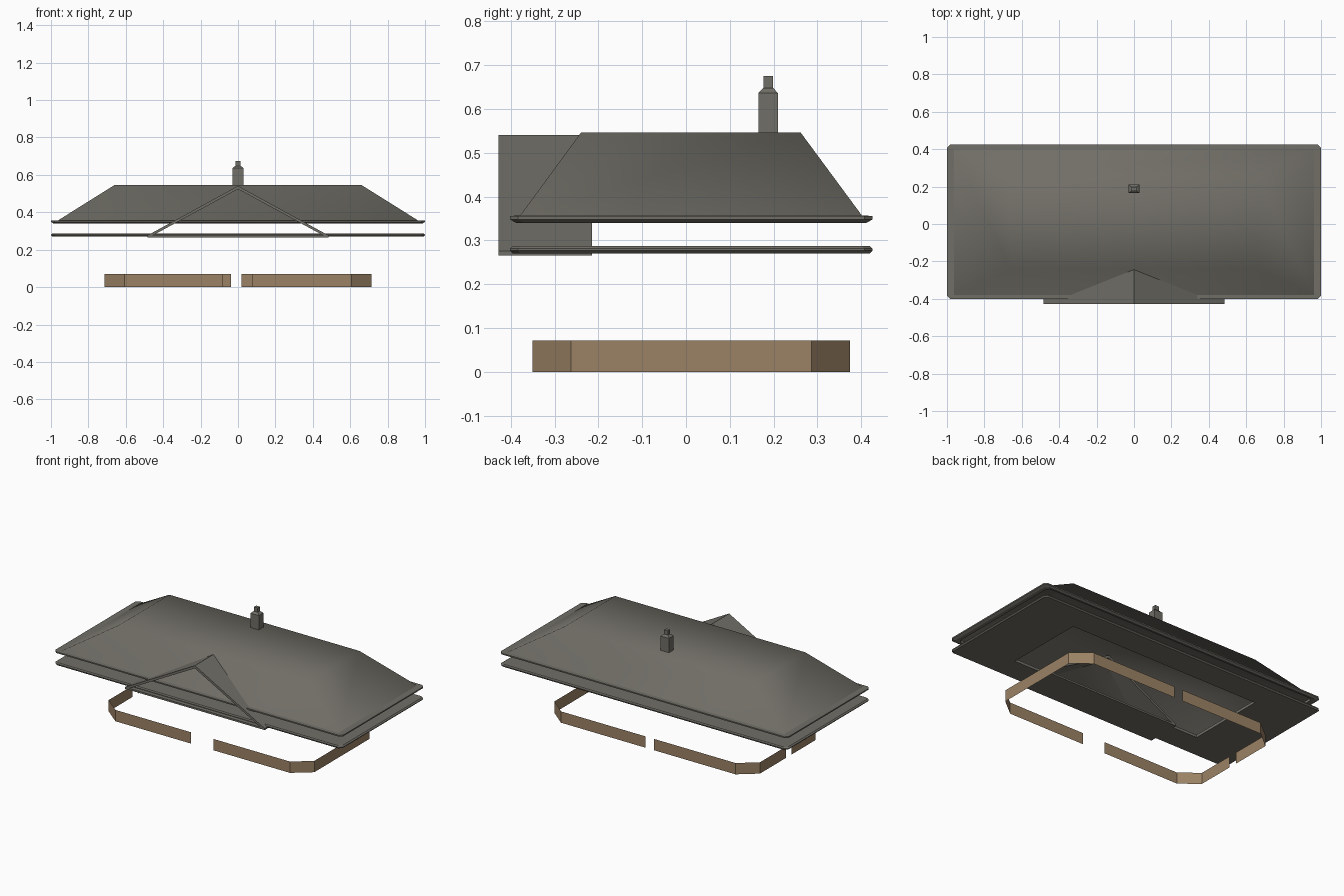
import bpy, bmesh

if "Cube" in bpy.data.objects:
    bpy.data.objects.remove(bpy.data.objects["Cube"])

def material(name, rgb):
    m = bpy.data.materials.new(name)
    m.diffuse_color = (*rgb, 1)
    m.use_nodes = True
    m.node_tree.nodes["Principled BSDF"].inputs["Base Color"].default_value = m.diffuse_color
    return m

GREY = material("slate grey", (0.165, 0.158, 0.135))
TAN = material("tan wood", (0.33, 0.225, 0.13))

def finish(name, bm, mat, smooth=False, recalc=True):
    if recalc:
        bmesh.ops.recalc_face_normals(bm, faces=bm.faces)
    me = bpy.data.meshes.new(name)
    bm.to_mesh(me)
    bm.free()
    me.materials.append(mat)
    for p in me.polygons:
        p.use_smooth = smooth
    ob = bpy.data.objects.new(name, me)
    bpy.context.collection.objects.link(ob)
    return ob

def ring(bm, hx, y0, y1, z, c):
    """Counter-clockwise rectangle of verts; c > 0 cuts the corners."""
    if c:
        pts = [(-hx + c, y0), (hx - c, y0), (hx, y0 + c), (hx, y1 - c),
               (hx - c, y1), (-hx + c, y1), (-hx, y1 - c), (-hx, y0 + c)]
    else:
        pts = [(-hx, y0), (hx, y0), (hx, y1), (-hx, y1)]
    return [bm.verts.new((x, y, z)) for x, y in pts]

def loft(name, rows, mat, cap_end=False, closed=False, smooth=False, recalc=True):
    """Join a stack of rectangles (hx, y0, y1, z, corner cut)."""
    bm = bmesh.new()
    rings = [ring(bm, *r) for r in rows]
    pairs = list(zip(rings, rings[1:]))
    if closed:
        pairs.append((rings[-1], rings[0]))
    for a, b in pairs:
        n = len(a)
        for i in range(n):
            j = (i + 1) % n
            bm.faces.new((a[i], a[j], b[j], b[i]))
    if cap_end:
        bm.faces.new(rings[-1])
    return finish(name, bm, mat, smooth, recalc)

# Main hipped roof: open shell with a flat top, softly shaded
loft("main_roof", [(0.965, -0.38, 0.403, 0.355, 0), (0.66, -0.24, 0.262, 0.546, 0)],
     GREY, cap_end=True, smooth=True, recalc=False)

# Upper eave lip around the roof
C = 0.018
loft("upper_eave", [
    (0.96, -0.375, 0.398, 0.342, C), (0.985, -0.388, 0.412, 0.340, C),
    (1.0, -0.402, 0.426, 0.348, C), (1.0, -0.402, 0.426, 0.356, C),
    (0.96, -0.375, 0.398, 0.357, C)], GREY, closed=True)

# Lower eave board with a large rectangular opening
loft("lower_eave", [
    (0.66, -0.245, 0.26, 0.270, 0.001), (0.992, -0.396, 0.42, 0.270, C),
    (1.0, -0.402, 0.426, 0.277, C), (1.0, -0.402, 0.426, 0.281, C),
    (0.992, -0.396, 0.42, 0.287, C), (0.66, -0.245, 0.26, 0.287, 0.001)],
    GREY, closed=True)

# Front gable: triangular tube with thin slopes and base board
bm = bmesh.new()
outer = [(-0.485, 0.266), (0.485, 0.266), (0.485, 0.276), (0, 0.541), (-0.485, 0.276)]
inner = [(-0.455, 0.277), (0.455, 0.277), (0.453, 0.278), (0, 0.524), (-0.453, 0.278)]
loops = [[bm.verts.new((x, y, z)) for x, z in prof]
         for prof, y in ((outer, -0.428), (outer, -0.215), (inner, -0.215), (inner, -0.428))]
for k in range(4):
    a, b = loops[k], loops[(k + 1) % 4]
    for i in range(5):
        j = (i + 1) % 5
        bm.faces.new((a[i], a[j], b[j], b[i]))
finish("front_gable", bm, GREY)

# Chimney with a tapered shoulder and narrow pot
loft("chimney", [
    (0.029, 0.165, 0.21, 0.54, 0), (0.029, 0.165, 0.21, 0.636, 0),
    (0.018, 0.174, 0.201, 0.646, 0), (0.013, 0.177, 0.199, 0.648, 0),
    (0.013, 0.177, 0.199, 0.675, 0)], GREY, cap_end=True, recalc=False)

# Foundation skirt: three thin runs with door gaps at front, back and left
def skirt(name, path):
    bm = bmesh.new()
    cols = [(bm.verts.new((x, y, 0)), bm.verts.new((x, y, 0.071))) for x, y in path]
    for (a, b), (c, d) in zip(cols, cols[1:]):
        bm.faces.new((a, c, d, b))
    finish(name, bm, TAN, recalc=False)

X, XC, YF, YB = 0.714, 0.606, -0.35, 0.374
skirt("right_skirt", [(0.075, YF), (XC, YF), (X, -0.263), (X, 0.286), (XC, YB), (0.02, YB)])
skirt("back_left_skirt", [(-0.038, YB), (-XC, YB), (-X, 0.286), (-X, 0.03)])
skirt("front_left_skirt", [(-X, -0.025), (-X, -0.263), (-XC, YF), (-0.08, YF)])
